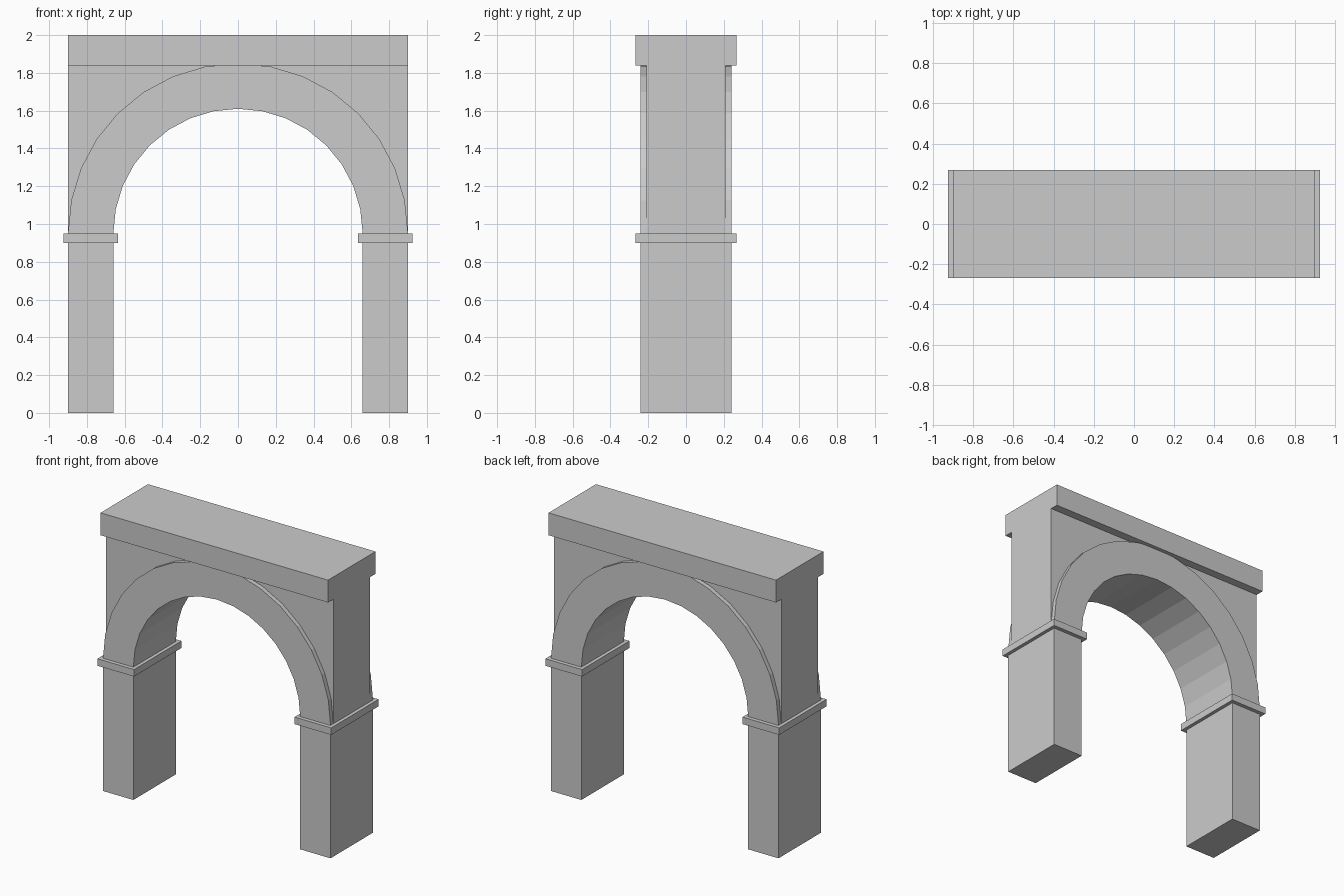
import bpy, bmesh
from math import pi, cos, sin

if "Cube" in bpy.data.objects:
    bpy.data.objects.remove(bpy.data.objects["Cube"], do_unlink=True)

# Single stone colour
stone = bpy.data.materials.new("grey_stone")
stone.use_nodes = True
colour = (0.6, 0.6, 0.6, 1)
stone.diffuse_color = colour
stone.node_tree.nodes["Principled BSDF"].inputs["Base Color"].default_value = colour

SPRING, INNER, OUTER, TOP = 0.95, 0.66, 0.9, 1.84
SEGMENTS = 16


def finish(name, bm):
    bmesh.ops.recalc_face_normals(bm, faces=bm.faces)
    mesh = bpy.data.meshes.new(name)
    bm.to_mesh(mesh)
    bm.free()
    mesh.materials.append(stone)
    obj = bpy.data.objects.new(name, mesh)
    bpy.context.collection.objects.link(obj)


def box(name, x0, x1, depth, z0, z1):
    bm = bmesh.new()
    bmesh.ops.create_cube(bm, size=1)
    bmesh.ops.scale(bm, vec=(x1 - x0, 2 * depth, z1 - z0), verts=bm.verts)
    bmesh.ops.translate(bm, vec=((x0 + x1) / 2, 0, (z0 + z1) / 2), verts=bm.verts)
    finish(name, bm)


def arc(radius):
    angles = [pi * i / SEGMENTS for i in range(SEGMENTS + 1)]
    return [(radius * cos(a), SPRING + radius * sin(a)) for a in angles]


def band(name, inner, outer, depth):
    """Solid strip between two matching outlines, extruded through y."""
    bm = bmesh.new()
    loops = [[bm.verts.new((x, -depth, z)) for x, z in line] for line in (inner, outer)]
    for i in range(SEGMENTS):
        bm.faces.new((loops[0][i], loops[0][i + 1], loops[1][i + 1], loops[1][i]))
    grown = bmesh.ops.extrude_face_region(bm, geom=bm.faces[:])["geom"]
    moved = [v for v in grown if isinstance(v, bmesh.types.BMVert)]
    bmesh.ops.translate(bm, vec=(0, 2 * depth, 0), verts=moved)
    bmesh.ops.dissolve_limit(bm, angle_limit=0.01, verts=bm.verts, edges=bm.edges)
    finish(name, bm)


# Piers and impost blocks on both sides
for side, s in (("left", 1), ("right", -1)):
    for part, a, b, depth, z0, z1 in (("pier", INNER, OUTER, 0.24, 0, 0.9),
                                      ("impost", 0.635, 0.925, 0.268, 0.9, SPRING)):
        x0, x1 = sorted((s * a, s * b))
        box(f"{side}_{part}", x0, x1, depth, z0, z1)

# Raised arch ring, springing from the imposts
band("arch_ring", arc(INNER), arc(OUTER), 0.24)

# Recessed wall: the arc projected onto the rectangle around the opening
frame = []
for x, z in arc(1):
    dx, dz = x, z - SPRING
    reach = min(OUTER / max(abs(dx), 1e-6), (TOP - SPRING) / max(dz, 1e-6))
    frame.append((dx * reach, SPRING + dz * reach))
corner = SEGMENTS // 4
frame[corner], frame[-1 - corner] = (OUTER, TOP), (-OUTER, TOP)
band("spandrel_wall", arc(INNER + 0.02), frame, 0.208)

# Heavy top course
box("top_course", -OUTER, OUTER, 0.268, TOP, 2)
